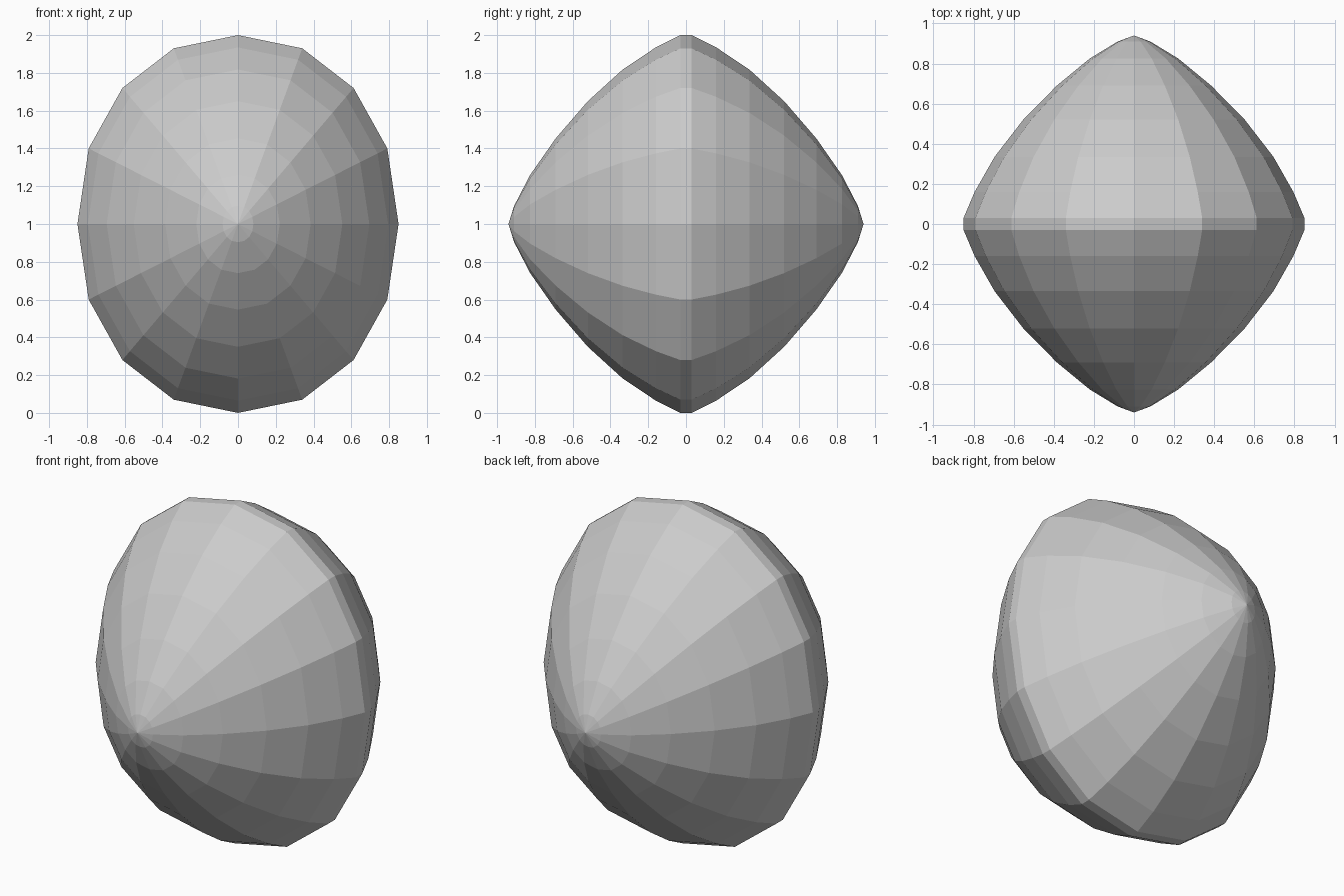
import bpy, bmesh

if "Cube" in bpy.data.objects:
    bpy.data.objects.remove(bpy.data.objects["Cube"])

# Sixteen-sided slightly squared oval cross-section (unit size, x and z)
quarter = [(0.0, 1.0), (0.4, 0.93), (0.72, 0.72), (0.93, 0.4)]
section = []
for _ in range(4):
    section += quarter
    quarter = [(z, -x) for x, z in quarter]    # turn by 90 degrees

# Half profile along the y axis: (distance from middle, ring scale)
half = [(0.91, 0.096), (0.825, 0.26), (0.69, 0.453), (0.52, 0.65),
        (0.335, 0.818), (0.16, 0.935), (0.03, 1.0)]
profile = [(-y, s) for y, s in half] + [(y, s) for y, s in reversed(half)]

bm = bmesh.new()
rings = [[bm.verts.new((0.85 * s * x, y, 1 + s * z)) for x, z in section]
         for y, s in profile]
n = len(section)

# Side bands
for r0, r1 in zip(rings, rings[1:]):
    for i in range(n):
        j = (i + 1) % n
        bm.faces.new((r0[i], r0[j], r1[j], r1[i]))

# Pointed front and back poles
for ring, y in ((rings[0], -0.94), (rings[-1], 0.94)):
    tip = bm.verts.new((0, y, 1))
    for i in range(n):
        bm.faces.new((ring[i], ring[(i + 1) % n], tip))

bmesh.ops.recalc_face_normals(bm, faces=bm.faces)
mesh = bpy.data.meshes.new("faceted_pod")
bm.to_mesh(mesh)
bm.free()
bpy.context.collection.objects.link(bpy.data.objects.new("faceted_pod", mesh))
